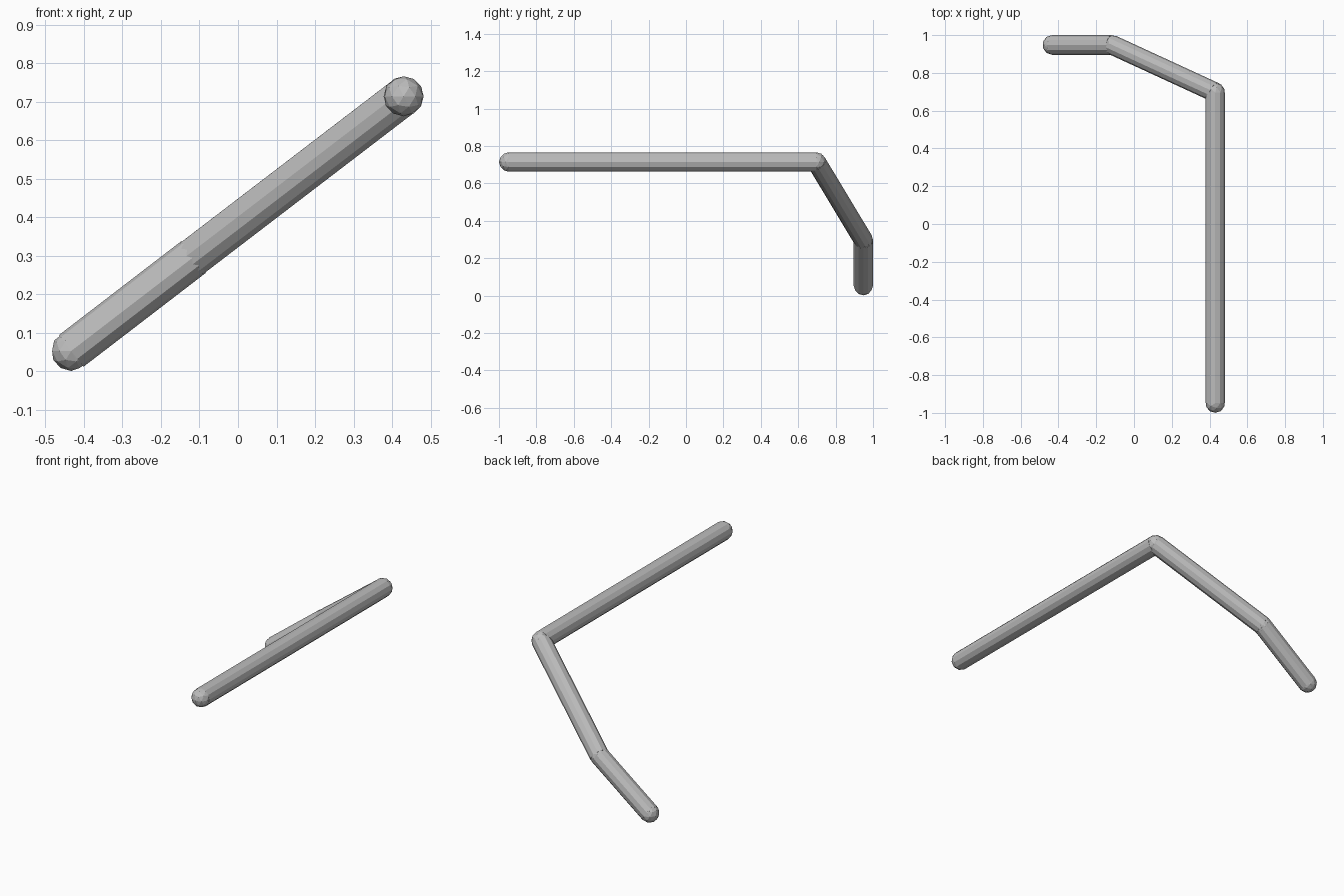
import bpy
from mathutils import Vector

cube = bpy.data.objects.get("Cube")
if cube:
    bpy.data.objects.remove(cube, do_unlink=True)

RADIUS = 0.052

grey = bpy.data.materials.new("plain grey")
grey.use_nodes = True
colour = (0.5, 0.5, 0.5, 1)
grey.diffuse_color = colour
grey.node_tree.nodes["Principled BSDF"].inputs["Base Color"].default_value = colour


def finish(name):
    obj = bpy.context.object
    obj.name = name
    obj.data.materials.append(grey)
    return obj


def rod(name, start, end):
    """Faceted straight rod between two joints."""
    axis = end - start
    bpy.ops.mesh.primitive_cylinder_add(
        vertices=12, radius=RADIUS, depth=axis.length, location=(start + end) / 2)
    obj = finish(name)
    obj.rotation_mode = "QUATERNION"
    obj.rotation_quaternion = axis.to_track_quat("Z", "Y")


def ball(name, centre):
    """Faceted ball that rounds an end or a bend."""
    bpy.ops.mesh.primitive_ico_sphere_add(
        subdivisions=2, radius=RADIUS, location=centre)
    finish(name)


# Joints from the front tip to the low back tip
joints = {
    "front_tip": Vector((0.43, -0.948, 0.714)),
    "upper_bend": Vector((0.43, 0.697, 0.714)),
    "lower_bend": Vector((-0.115, 0.948, 0.297)),
    "back_tip": Vector((-0.433, 0.948, 0.053)),
}
for name, centre in joints.items():
    ball(name, centre)

# Rods joining neighbouring joints
points = list(joints.values())
for name, start, end in zip(("long_rod", "middle_rod", "short_rod"), points, points[1:]):
    rod(name, start, end)
